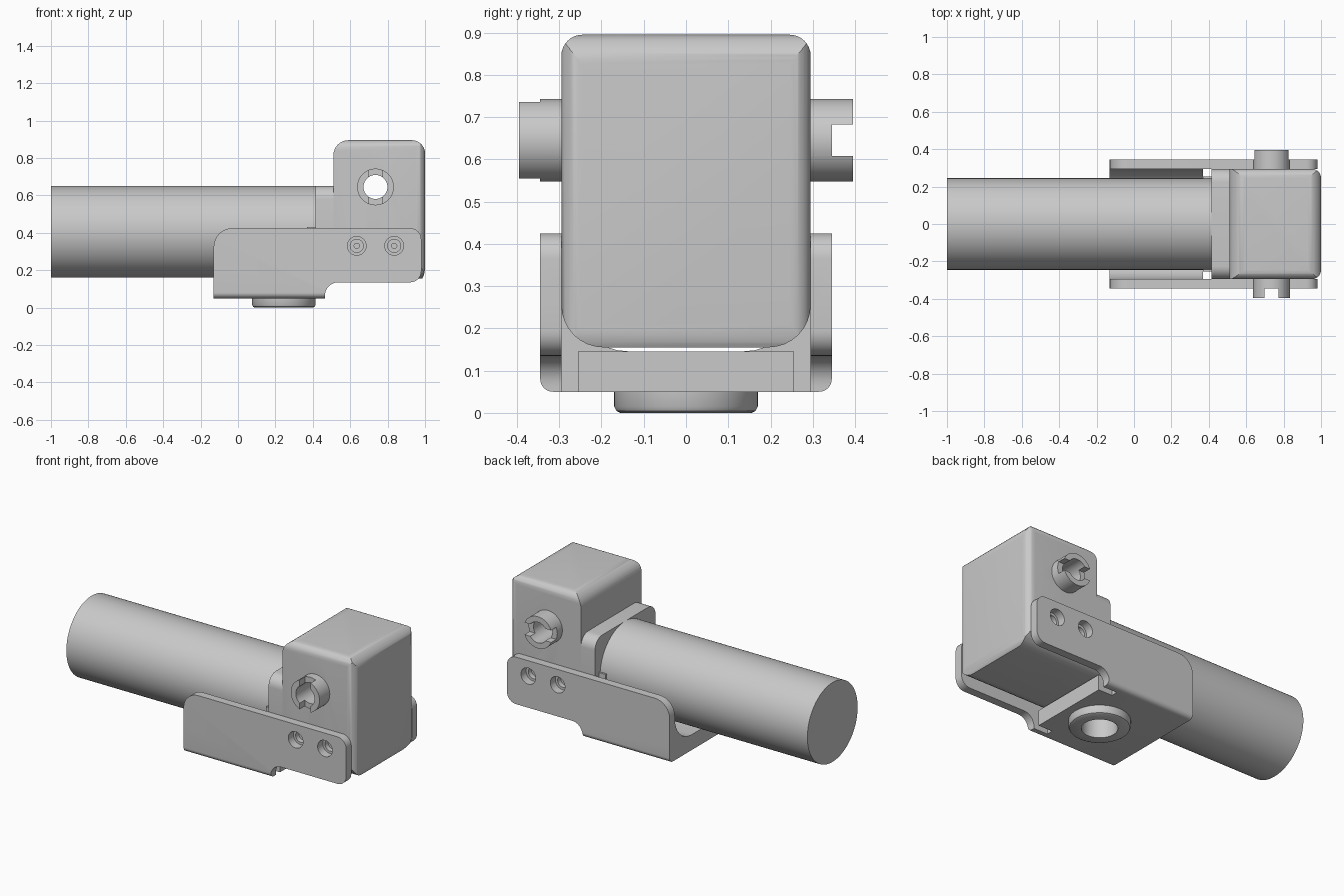
import bpy, bmesh, math
from mathutils import Vector

cube = bpy.data.objects.get("Cube")
if cube:
    bpy.data.objects.remove(cube, do_unlink=True)

GREY = (0.585, 0.585, 0.585, 1)
mat = bpy.data.materials.new("satin grey")
mat.use_nodes = True
mat.diffuse_color = GREY
mat.node_tree.nodes["Principled BSDF"].inputs["Base Color"].default_value = GREY


def make(name, bm):
    bmesh.ops.recalc_face_normals(bm, faces=bm.faces)
    me = bpy.data.meshes.new(name)
    bm.to_mesh(me)
    bm.free()
    me.materials.append(mat)
    ob = bpy.data.objects.new(name, me)
    bpy.context.collection.objects.link(ob)
    return ob


def place(axis, a, b, t):
    return {"X": (t, a, b), "Y": (a, t, b), "Z": (a, b, t)}[axis]


def rounded(corners, steps=8):
    """Outline from right-angled (a, b, radius) corners."""
    pts = []
    for i, (a, b, r) in enumerate(corners):
        p = Vector((a, b))
        if r == 0:
            pts.append(p)
            continue
        u = (Vector(corners[i - 1][:2]) - p).normalized()
        v = (Vector(corners[(i + 1) % len(corners)][:2]) - p).normalized()
        centre = p + (u + v) * r
        for k in range(steps + 1):
            t = math.pi / 2 * k / steps
            pts.append(centre - (v * math.cos(t) + u * math.sin(t)) * r)
    return pts


def prism(name, axis, corners, t0, t1):
    bm = bmesh.new()
    lo, hi = [[bm.verts.new(place(axis, p.x, p.y, t)) for p in rounded(corners)]
              for t in (t0, t1)]
    bm.faces.new(lo)
    bm.faces.new(hi)
    n = len(lo)
    for i in range(n):
        j = (i + 1) % n
        bm.faces.new((lo[i], lo[j], hi[j], hi[i]))
    return make(name, bm)


def rect(a0, a1, b0, b1, r=(0, 0, 0, 0)):
    """Rectangle; radii run from low-low corner counter-clockwise."""
    return [(a0, b0, r[0]), (a1, b0, r[1]), (a1, b1, r[2]), (a0, b1, r[3])]


def lathe(name, axis, a, b, rings, n=64):
    """Stack of (radius, position) rings with closed ends."""
    bm = bmesh.new()
    loops = [[bm.verts.new(place(axis, a + r * math.cos(2 * math.pi * k / n),
                                 b + r * math.sin(2 * math.pi * k / n), t))
              for k in range(n)] for r, t in rings]
    bm.faces.new(loops[0])
    bm.faces.new(loops[-1])
    for lo, hi in zip(loops, loops[1:]):
        for i in range(n):
            j = (i + 1) % n
            bm.faces.new((lo[i], lo[j], hi[j], hi[i]))
    return make(name, bm)


def combine(ob, op, *tools):
    """Apply exact booleans and discard the tools."""
    for tool in tools:
        m = ob.modifiers.new("cut", "BOOLEAN")
        m.operation, m.solver, m.object = op, "EXACT", tool
    bpy.context.view_layer.update()
    dg = bpy.context.evaluated_depsgraph_get()
    me = bpy.data.meshes.new_from_object(ob.evaluated_get(dg))
    ob.modifiers.clear()
    ob.data = me
    for tool in tools:
        bpy.data.objects.remove(tool, do_unlink=True)


W, WALL = 0.295, 0.345            # gearbox half width, bracket half width
SX, SZ = 0.735, 0.645             # output shaft centre
SCREWS = [0.635, 0.835]

# Motor body
motor = lathe("motor_body", "X", 0, 0.405, [(0.245, -1), (0.245, 0.43)], 96)

# Gearbox: intersection of three rounded prisms
gearbox = prism("gearbox", "X", rect(-W, W, 0.155, 0.895, (0.1, 0.1, 0.05, 0.05)), 0.51, 1)
combine(gearbox, "INTERSECT",
        prism("side_cut", "Y", rect(0.51, 1, 0.1, 0.895, (0, 0.11, 0.07, 0.08)), -1, 1),
        prism("plan_cut", "Z", rect(0.51, 1, -W, W, (0, 0.05, 0.05, 0)), -1, 2))

# Flange joining motor and gearbox
flange = prism("gearbox_flange", "X",
               rect(-W, W, 0.155, 0.65, (0.1, 0.1, 0.07, 0.07)), 0.415, 0.56)
collar = prism("motor_collar", "X", rect(-0.255, 0.255, 0.38, 0.43), 0.37, 0.42)

# Bores in the gearbox: shaft and stepped screw holes
cutters = [lathe("bore", "Y", SX, SZ, [(0.08, -1), (0.08, 1)])]
for x in SCREWS:
    for s in (-1, 1):
        cutters.append(lathe("screw_bore", "Y", x, 0.33,
                             [(0.035, s * 0.4), (0.035, s * 0.265),
                              (0.014, s * 0.265), (0.014, s * 0.22)], 32))
combine(gearbox, "DIFFERENCE", *cutters)

# Hollow output shaft with crossed drive slots at its ends
shaft = lathe("output_shaft", "Y", SX, SZ, [(0.098, -0.395), (0.098, 0.395)])
combine(shaft, "DIFFERENCE",
        lathe("bore", "Y", SX, SZ, [(0.064, -1), (0.064, 1)]),
        prism("slot", "Y", rect(SX - 0.037, SX + 0.037, 0, 1), -0.5, -0.345),
        prism("slot", "Y", rect(0, 1.5, SZ - 0.037, SZ + 0.037), 0.345, 0.5))

# Channel bracket: U section trimmed to the side outline
channel = [(-WALL, 0.05, 0.03), (WALL, 0.05, 0.03), (WALL, 0.425, 0), (W, 0.425, 0),
           (W, 0.145, 0.165), (-W, 0.145, 0.165), (-W, 0.425, 0), (-WALL, 0.425, 0)]
outline = [(-0.13, 0.05, 0), (0.465, 0.05, 0), (0.465, 0.135, 0.07), (0.98, 0.135, 0.06),
           (0.98, 0.425, 0.06), (-0.13, 0.425, 0.1)]
bracket = prism("bracket", "X", channel, -0.13, 0.98)
combine(bracket, "INTERSECT", prism("side_cut", "Y", outline, -1, 1))
combine(bracket, "DIFFERENCE",
        prism("relief", "X", rect(-W, W, 0, 1), 0.37, 1.2),
        lathe("boss_bore", "Z", 0.245, 0, [(0.1, -0.1), (0.1, 0.3)]),
        *[lathe("screw_hole", "Y", x, 0.33, [(0.05, -1), (0.05, 1)], 32) for x in SCREWS])
tongue = prism("bracket_tongue", "X", rect(-0.255, 0.255, 0.05, 0.145), 0.36, 0.465)

# Mounting boss underneath
boss = lathe("mounting_boss", "Z", 0.245, 0,
             [(0.155, 0), (0.165, 0.005), (0.17, 0.015), (0.17, 0.06)])
combine(boss, "DIFFERENCE", lathe("boss_bore", "Z", 0.245, 0, [(0.1, -0.1), (0.1, 0.3)]))

# Crisp edges with smooth curves
for ob in (motor, gearbox, flange, collar, shaft, bracket, tongue, boss):
    bpy.ops.object.select_all(action="DESELECT")
    ob.select_set(True)
    bpy.context.view_layer.objects.active = ob
    bpy.ops.object.shade_smooth_by_angle(angle=math.radians(30))
